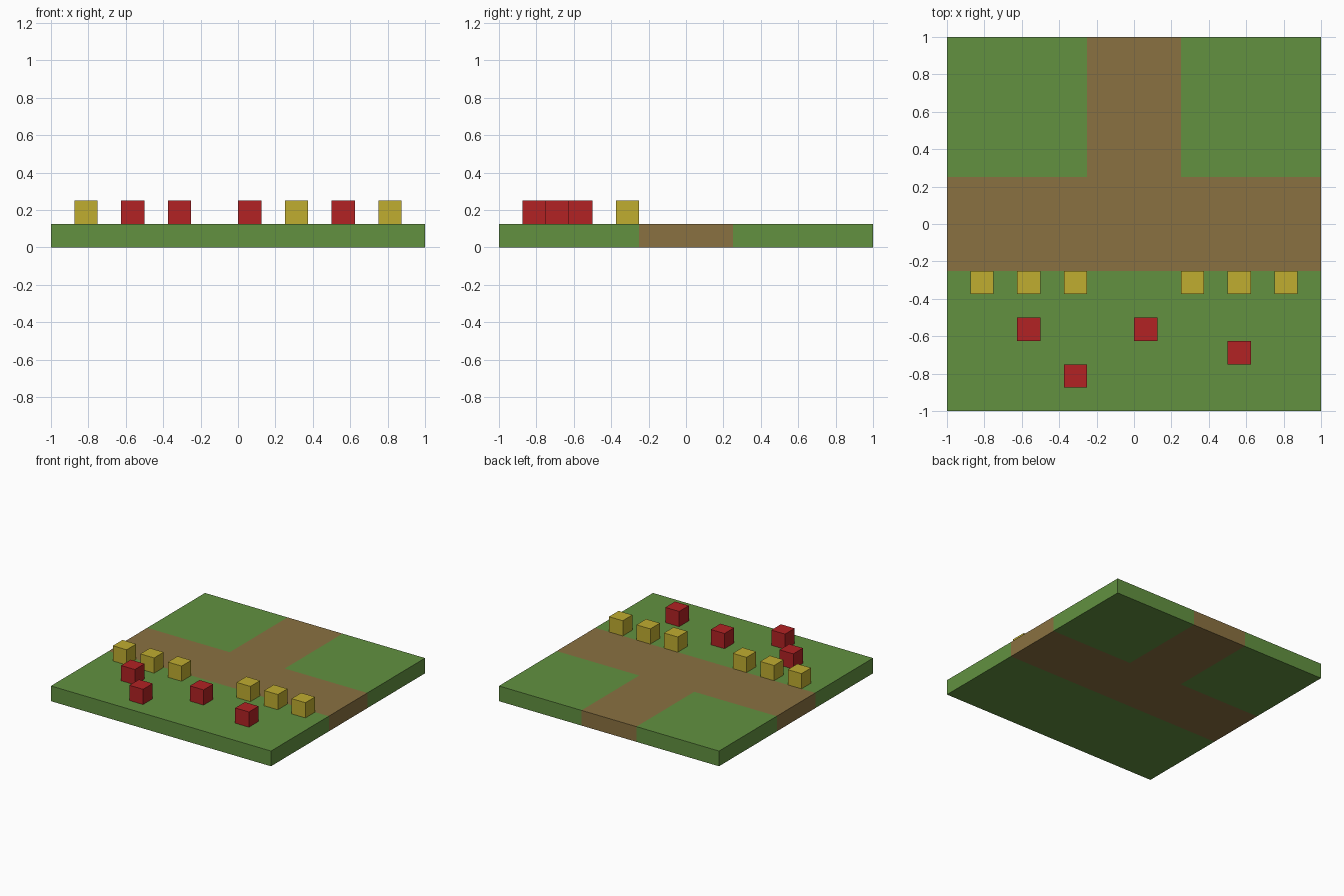
import bpy
import bmesh
from mathutils import Matrix, Vector

default = bpy.data.objects.get("Cube")
if default:
    bpy.data.objects.remove(default, do_unlink=True)

UNIT = 0.125   # block edge, also the slab thickness
PATH = 0.25    # half width of the paths


def material(name, rgb):
    """Flat material from an sRGB colour."""
    linear = [((c / 255 + 0.055) / 1.055) ** 2.4 for c in rgb] + [1.0]
    mat = bpy.data.materials.new(name)
    mat.use_nodes = True
    mat.diffuse_color = linear
    bsdf = mat.node_tree.nodes["Principled BSDF"]
    bsdf.inputs["Base Color"].default_value = linear
    return mat


grass = material("grass green", (98, 145, 64))
dirt = material("dirt brown", (138, 113, 65))
yellow = material("yellow", (192, 173, 48))
red = material("red", (178, 34, 36))


def box(name, low, size, mats, cuts=(), rule=None):
    """Box from its low corner, optionally cut by planes and coloured by a rule."""
    size = Vector(size)
    bm = bmesh.new()
    centre = Matrix.Translation(Vector(low) + size / 2)
    bmesh.ops.create_cube(bm, size=1, matrix=centre @ Matrix.Diagonal(size).to_4x4())
    for point, normal in cuts:
        bmesh.ops.bisect_plane(bm, geom=bm.verts[:] + bm.edges[:] + bm.faces[:],
                               plane_co=point, plane_no=normal)
    if rule:
        for face in bm.faces:
            face.material_index = rule(face.calc_center_median())
    mesh = bpy.data.meshes.new(name)
    bm.to_mesh(mesh)
    bm.free()
    for mat in mats:
        mesh.materials.append(mat)
    obj = bpy.data.objects.new(name, mesh)
    bpy.context.collection.objects.link(obj)
    return obj


# Ground slab with a T-shaped dirt path running through its thickness
path_cuts = [((s * PATH, s * PATH, 0), axis)
             for s in (-1, 1) for axis in ((1, 0, 0), (0, 1, 0))]


def on_path(c):
    return int(abs(c.y) < PATH or (abs(c.x) < PATH and c.y > 0))


box("ground", (-1, -1, 0), (2, 2, UNIT), [grass, dirt], path_cuts, on_path)

# Row of yellow blocks along the path edge (positions in block units)
for i, x in enumerate((-7, -5, -3, 2, 4, 6), 1):
    box(f"yellow_block_{i}", (x * UNIT, -3 * UNIT, UNIT), [UNIT] * 3, [yellow])

# Scattered red blocks on the front lawn
for i, (x, y) in enumerate(((-5, -5), (-3, -7), (0, -5), (4, -6)), 1):
    box(f"red_block_{i}", (x * UNIT, y * UNIT, UNIT), [UNIT] * 3, [red])
